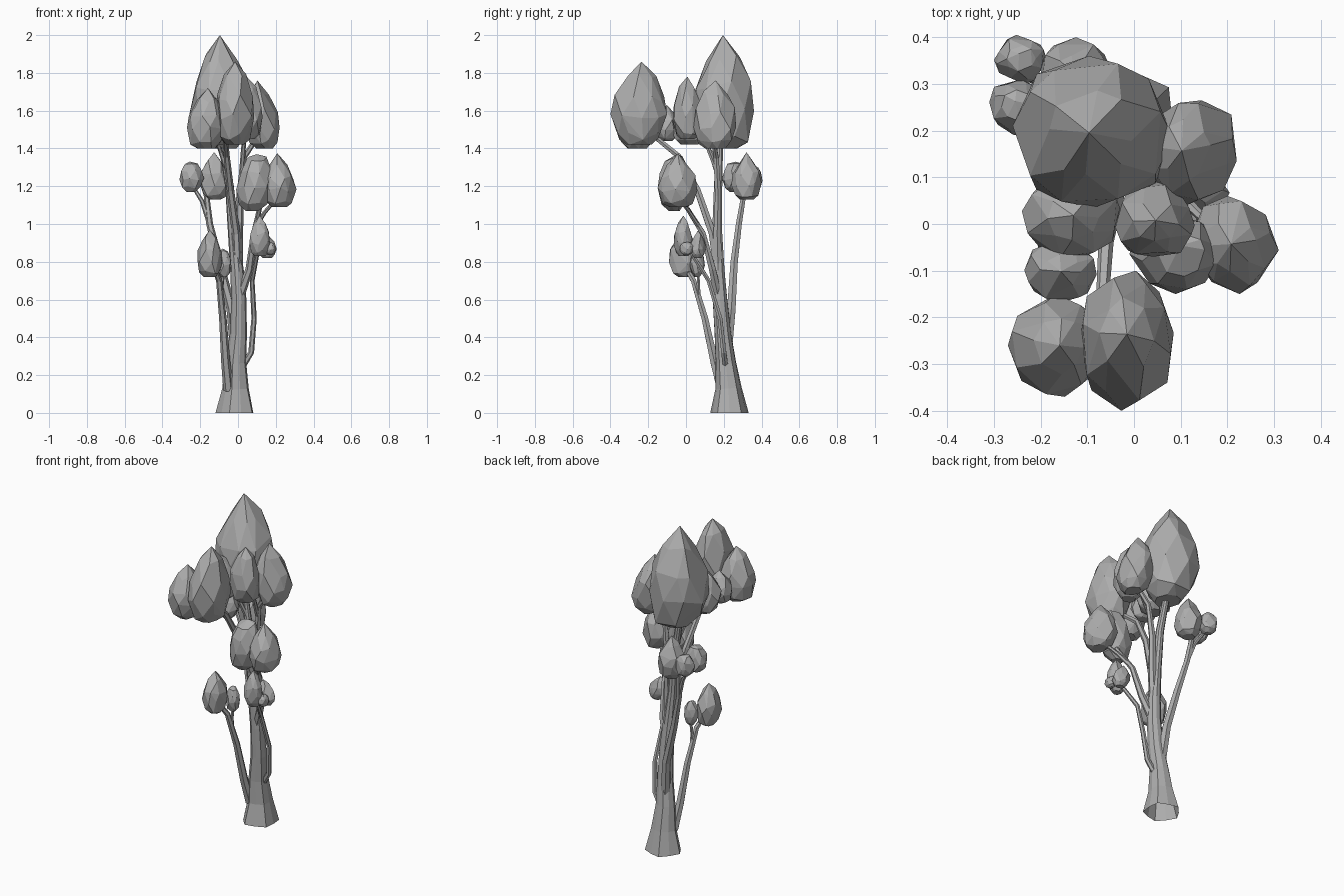
import bpy, bmesh, math, random
from mathutils import Vector

random.seed(7)
cube = bpy.data.objects.get("Cube")
if cube:
    bpy.data.objects.remove(cube, do_unlink=True)

grey = bpy.data.materials.new("plain grey")
grey.use_nodes = True
colour = (0.42, 0.42, 0.42, 1)
grey.diffuse_color = colour
grey.node_tree.nodes["Principled BSDF"].inputs["Base Color"].default_value = colour


def finish(bm, name):
    bmesh.ops.recalc_face_normals(bm, faces=bm.faces)
    mesh = bpy.data.meshes.new(name)
    bm.to_mesh(mesh)
    bm.free()
    mesh.materials.append(grey)
    bpy.context.collection.objects.link(bpy.data.objects.new(name, mesh))


# Egg outlines as (height, radius) fractions
POINTED = [(0, .45), (.1, .8), (.32, 1), (.56, .93), (.8, .54), (1, 0)]
ROUNDED = [(0, .35), (.15, .8), (.42, 1), (.7, .9), (.92, .55), (1, .2)]


def leaf_clump(name, x, y, z, profile=POINTED, tip=(0, 0)):
    """Faceted egg that fills the given x, y and z ranges."""
    points, sides = [], 8
    for row, (height, radius) in enumerate(profile):
        for i in range(sides if radius > .25 else 1):
            angle = math.tau * (i + row / 2 + random.uniform(-.25, .25)) / sides
            r = radius * random.uniform(.9, 1.03)
            h = height + (random.uniform(-.05, .05) if 0 < height < 1 else 0)
            points.append(Vector((r * math.cos(angle) + tip[0] * height,
                                  r * math.sin(angle) + tip[1] * height, h)))
    for axis, (low, high) in enumerate((x, y, z)):
        values = [p[axis] for p in points]
        start, span = min(values), max(values) - min(values)
        for p in points:
            p[axis] = low + (p[axis] - start) / span * (high - low)
    bm = bmesh.new()
    verts = [bm.verts.new(p) for p in points]
    hull = bmesh.ops.convex_hull(bm, input=verts)
    loose = {v for v in hull["geom_interior"] if isinstance(v, bmesh.types.BMVert)}
    bmesh.ops.delete(bm, geom=list(loose), context="VERTS")
    bmesh.ops.dissolve_limit(bm, angle_limit=math.radians(9),
                             verts=bm.verts, edges=bm.edges)
    finish(bm, name)


def limb(name, path, radii, sides=6, lobes=0):
    """Open tapering tube along a path, with an optional lobed foot."""
    bm = bmesh.new()
    rings = []
    last = len(path) - 1
    for i, point in enumerate(path):
        along = Vector(path[min(i + 1, last)]) - Vector(path[max(i - 1, 0)])
        if i == 0 and lobes:
            along = Vector((0, 0, 1))
        turn = Vector((0, 0, 1)).rotation_difference(along.normalized())
        r0 = radii[0] + (radii[1] - radii[0]) * i / last if len(radii) == 2 else radii[i]
        ring = []
        for k in range(sides):
            a = math.tau * k / sides
            r = r0 * (1 + (lobes if k % 2 else -lobes) * (1 - i / last) ** 3)
            offset = turn @ Vector((r * math.cos(a), r * math.sin(a), 0))
            ring.append(bm.verts.new(Vector(point) + offset))
        rings.append(ring)
    for a, b in zip(rings, rings[1:]):
        for k in range(sides):
            n = (k + 1) % sides
            bm.faces.new((a[k], a[n], b[n], b[k]))
    finish(bm, name)


# Trunk, running up into the top clump
limb("trunk", [(-.012, .23, 0), (-.01, .225, .13), (-.01, .21, .27), (.003, .195, .42),
               (.005, .18, .6), (-.005, .17, .75), (-.025, .165, .95),
               (-.045, .17, 1.2), (-.09, .18, 1.46)],
     [.1, .07, .055, .045, .04, .036, .028, .023, .018], sides=10, lobes=.07)

# Upper branches
limb("front_branch", [(0, .17, .75), (-.01, .14, .95), (-.04, .06, 1.18),
                      (-.06, -.04, 1.36), (-.07, -.2, 1.49)], [.026, .013])
limb("left_branch", [(0, .17, .75), (.005, .165, .95), (.01, .17, 1.15),
                     (.03, .16, 1.35), (.11, .14, 1.47)], [.026, .012])
limb("inner_branch", [(.02, .165, 1.28), (.03, .11, 1.42), (.04, .04, 1.52)], [.014, .01])
limb("inner_right_branch", [(-.05, .17, 1.25), (-.09, .13, 1.38), (-.13, .06, 1.5)],
     [.014, .01])
limb("back_branch", [(-.01, .215, .3), (-.035, .24, .55), (-.1, .255, .8),
                     (-.15, .28, 1), (-.17, .31, 1.18)], [.03, .014])
limb("back_twig", [(-.15, .28, 1), (-.19, .3, 1.12), (-.24, .32, 1.2)], [.014, .009])
limb("left_middle_branch", [(.01, .17, .62), (.06, .14, .76), (.085, .09, .95),
                            (.12, -.01, 1.11)], [.025, .012])
limb("left_middle_twig", [(.09, .07, .98), (.14, .02, 1.06), (.2, -.03, 1.13)], [.013, .009])

# Slender lower stems
limb("left_low_stem", [(.02, .21, .24), (.07, .2, .32), (.085, .18, .5),
                       (.075, .12, .7), (.105, .02, .86)], [.017, .011])
limb("right_low_stem", [(-.05, .19, .12), (-.065, .15, .27), (-.08, .1, .5),
                        (-.1, .04, .7), (-.13, -.01, .78)], [.028, .012])
limb("right_low_twig", [(-.09, .07, .6), (-.085, .065, .68), (-.075, .065, .76)], [.011, .008])

# Crown clumps
leaf_clump("top_clump", (-.26, .085), (.035, .36), (1.4, 2), tip=(-.1, 0))
leaf_clump("front_clump", (-.115, .085), (-.4, -.1), (1.42, 1.86), tip=(0, .1))
leaf_clump("front_right_clump", (-.27, -.06), (-.37, -.15), (1.4, 1.72), tip=(.1, 0))
leaf_clump("middle_clump", (-.04, .13), (-.07, .09), (1.45, 1.78))
leaf_clump("inner_right_clump", (-.24, -.03), (-.08, .12), (1.42, 1.68))
leaf_clump("small_inner_clump", (-.235, -.08), (-.17, -.04), (1.44, 1.63))
leaf_clump("left_clump", (.03, .22), (.04, .265), (1.4, 1.76), tip=(-.4, 0))

# Middle clumps
leaf_clump("left_middle_clump", (.12, .31), (-.15, .06), (1.09, 1.375), tip=(-.1, 0))
leaf_clump("left_inner_clump", (-.01, .18), (-.15, .02), (1.07, 1.37), ROUNDED, tip=(.3, 0))
leaf_clump("back_clump", (-.2, -.05), (.24, .4), (1.13, 1.38))
leaf_clump("back_small_clump", (-.3, -.19), (.3, .405), (1.18, 1.31), ROUNDED)
leaf_clump("back_side_clump", (-.31, -.18), (.19, .31), (1.17, 1.33), ROUNDED)

# Lower clumps
leaf_clump("left_low_clump", (.06, .17), (-.065, .04), (.83, 1.045))
leaf_clump("left_low_side_clump", (.09, .205), (.025, .105), (.82, .965), tip=(-.5, 0))
leaf_clump("left_low_bud", (.14, .2), (-.035, .04), (.835, .905), ROUNDED)
leaf_clump("right_low_clump", (-.215, -.085), (-.09, .075), (.72, .97))
leaf_clump("right_low_small_clump", (-.12, -.035), (.02, .1), (.72, .87), ROUNDED)
